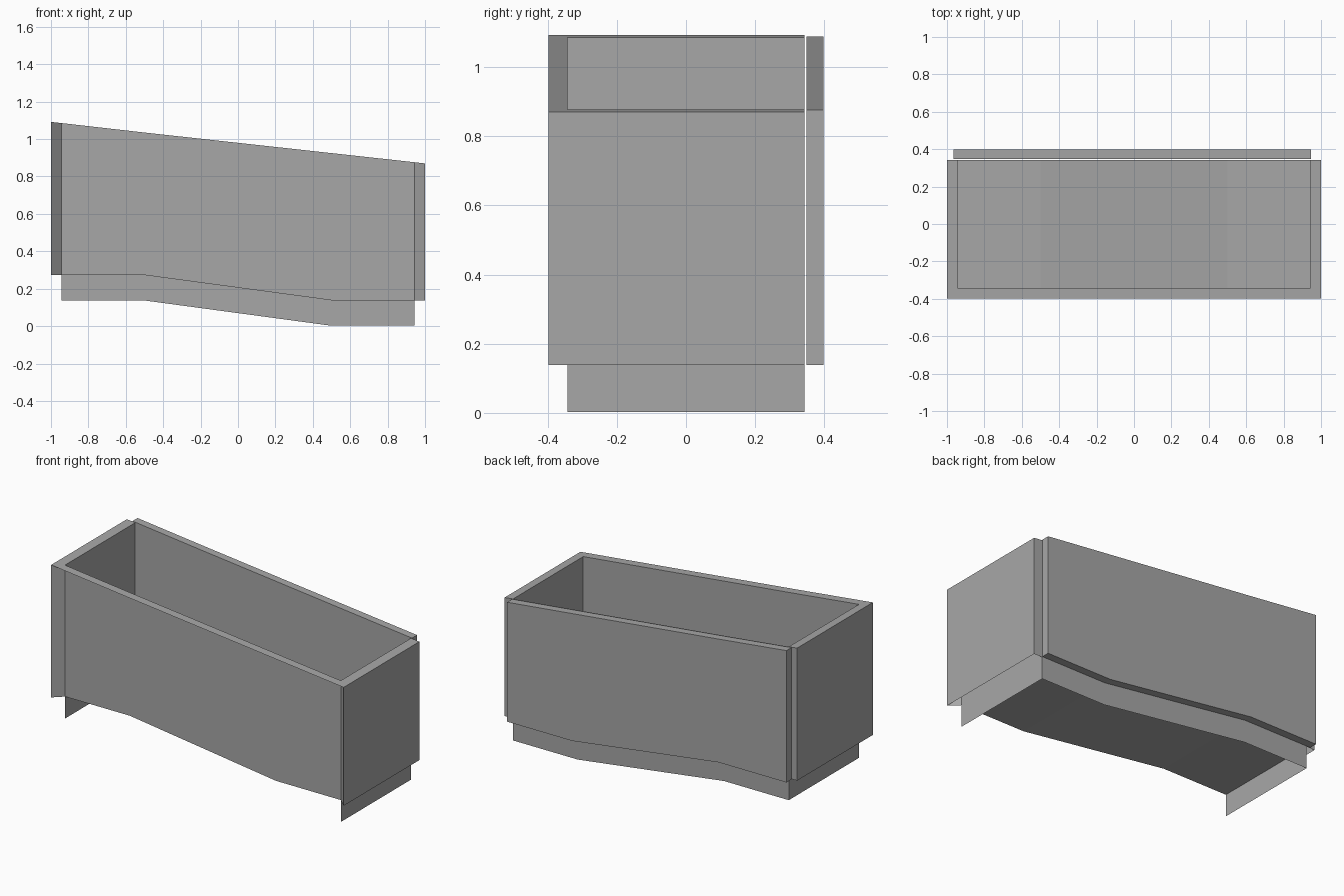
import bpy
import bmesh

cube = bpy.data.objects.get("Cube")
if cube:
    bpy.data.objects.remove(cube, do_unlink=True)

grey = bpy.data.materials.new("plain grey")
grey.use_nodes = True
colour = (0.39, 0.39, 0.39, 1)
grey.diffuse_color = colour
grey.node_tree.nodes["Principled BSDF"].inputs["Base Color"].default_value = colour

# Outlines along x: sloping rim and stepped underside
RIM = [(-1, 1.092), (-0.5, 1.035), (0.5, 0.925), (1, 0.87)]
BASE = [(-1, 0.273), (-0.5, 0.273), (0.5, 0.138), (1, 0.138)]
SKIRT = 0.136            # depth of the skirt below the walls
INX, INY = 0.943, 0.343  # inner box
OUTX, OUTY = 1, 0.397    # outer faces


def height(line, x):
    """Height of an outline at x."""
    for (xa, za), (xb, zb) in zip(line, line[1:]):
        if x <= xb:
            return za + (zb - za) * (x - xa) / (xb - xa)
    return line[-1][1]


def row(line, start, end, drop=0):
    """3D points following an outline between two plan points."""
    (x0, y0), (x1, y1) = start, end
    steps = [0, 1]
    if x0 != x1:
        cuts = [(x - x0) / (x1 - x0) for x, z in line]
        steps += [t for t in cuts if 0.001 < t < 0.999]
    points = []
    for t in sorted(steps):
        x = x0 + (x1 - x0) * t
        points.append((x, y0 + (y1 - y0) * t, height(line, x) - drop))
    return points


def build(name, strips, closed=False):
    """Object made of strips of faces, each between two rows of points."""
    bm = bmesh.new()
    for low, high in strips:
        a = [bm.verts.new(p) for p in low]
        b = [bm.verts.new(p) for p in high]
        for i in range(len(a) - 1):
            bm.faces.new((a[i], a[i + 1], b[i + 1], b[i]))
    bmesh.ops.remove_doubles(bm, verts=bm.verts, dist=0.0005)
    if closed:
        bmesh.ops.holes_fill(bm, edges=bm.edges)
        bmesh.ops.recalc_face_normals(bm, faces=bm.faces)
    mesh = bpy.data.meshes.new(name)
    bm.to_mesh(mesh)
    bm.free()
    mesh.materials.append(grey)
    bpy.context.collection.objects.link(bpy.data.objects.new(name, mesh))


def upright(name, path, drop=0):
    """Vertical sheets along a plan path, from the underside to the rim."""
    build(name, [(row(BASE, p, q, drop), row(RIM, p, q)) for p, q in zip(path, path[1:])])


# Inner box: plain front sheet, other sheets hang down as a skirt
inner = [(-INX, INY), (-INX, -INY), (INX, -INY), (INX, INY)]
outer = [(-OUTX, INY), (-OUTX, -OUTY), (OUTX, -OUTY), (OUTX, INY)]
upright("right_liner", inner[:2], SKIRT)
upright("front_wall", inner[1:3])
upright("left_and_back_liner", inner[2:] + inner[:1], SKIRT)

# Hollow end walls with slanted front returns
upright("right_wall", [inner[0], outer[0], outer[1], inner[1]])
upright("left_wall", [inner[2], outer[2], outer[3], inner[3]])

# Flat rim over the ends and the front
build("rim", [(row(RIM, outer[i], outer[i + 1]), row(RIM, inner[i], inner[i + 1]))
              for i in range(3)])

# Stepped floor
build("floor", [(row(BASE, inner[1], inner[2]), row(BASE, inner[0], inner[3]))])

# Separate solid back wall
near = ((-0.965, 0.348), (0.946, 0.348))
far = ((-0.965, OUTY), (0.946, OUTY))
loop = [row(BASE, *near), row(RIM, *near), row(RIM, *far), row(BASE, *far)]
build("back_wall", list(zip(loop, loop[1:] + loop[:1])), closed=True)
